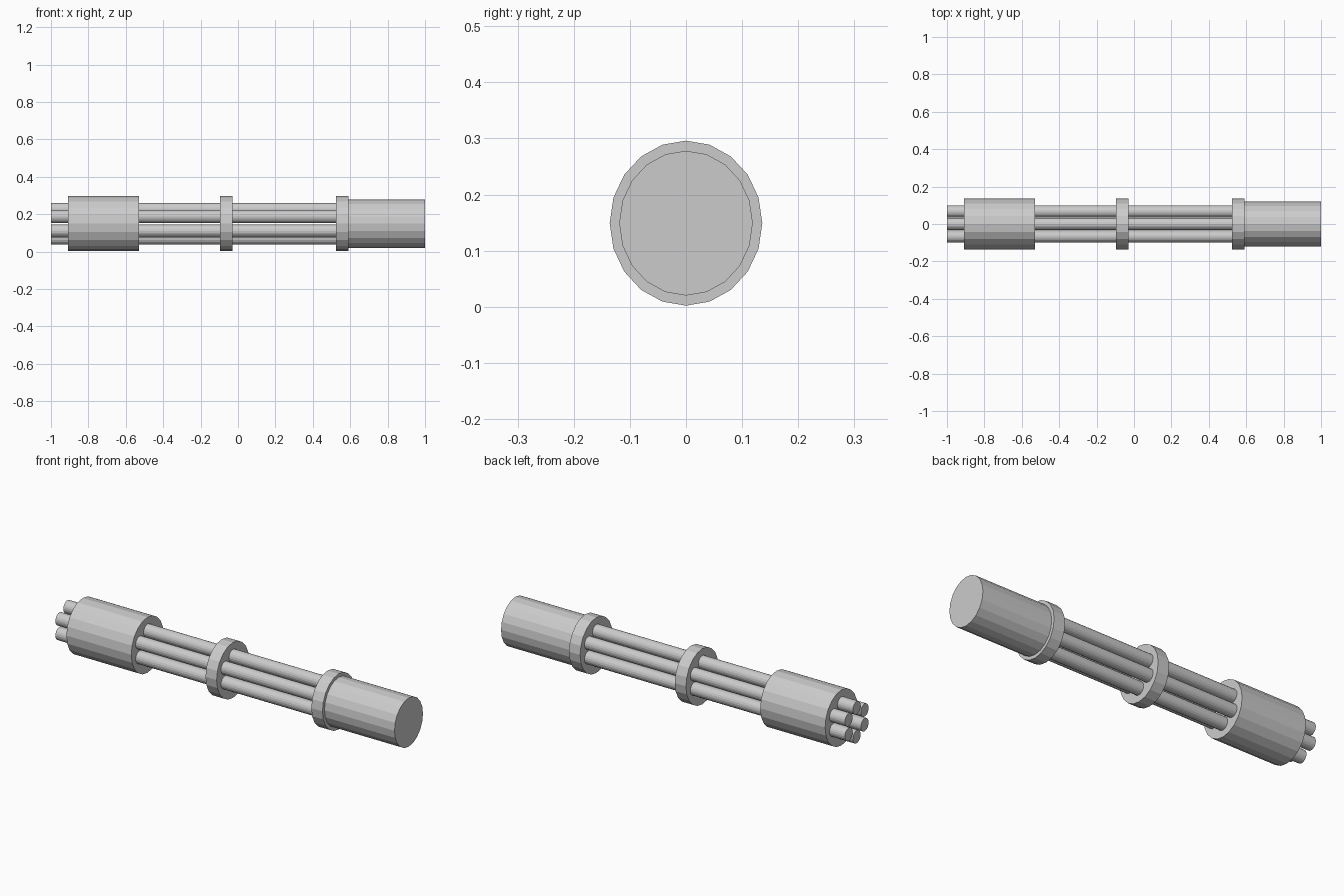
import bpy, math
from mathutils import Matrix

cube = bpy.data.objects.get("Cube")
if cube:
    bpy.data.objects.remove(cube, do_unlink=True)

grey = bpy.data.materials.new("light_grey")
grey.use_nodes = True
colour = (0.6, 0.6, 0.6, 1)
grey.diffuse_color = colour
grey.node_tree.nodes["Principled BSDF"].inputs["Base Color"].default_value = colour

AXIS_Z = 0.149   # height of the long axis
SIDES = 20


def rod(name, x0, x1, ry, rz, y=0.0, z=0.0):
    """Oval cylinder lying along x, with a vertex at the top."""
    bpy.ops.mesh.primitive_cylinder_add(vertices=SIDES, radius=1, depth=1)
    ob = bpy.context.object
    ob.name = name
    ob.data.transform(Matrix.Rotation(math.pi / 2, 4, 'Y'))
    ob.data.transform(Matrix.Diagonal((x1 - x0, ry, rz, 1)))
    ob.location = ((x0 + x1) / 2, y, AXIS_Z + z)
    ob.data.materials.append(grey)
    return ob


# Body sections along the axis
rod("front_sleeve", -0.91, -0.53, 0.136, 0.147)
rod("middle_ring", -0.095, -0.03, 0.136, 0.147)
rod("rear_ring", 0.525, 0.59, 0.136, 0.147)
rod("rear_housing", 0.58, 1.0, 0.119, 0.129)

# Six tubes in a hexagon, one at the top and one at the bottom
for i in range(6):
    a = math.radians(60 * i + 30)
    rod(f"barrel_{i + 1}", -1.0, 0.54, 0.033, 0.034,
        0.077 * math.cos(a), 0.077 * math.sin(a))
